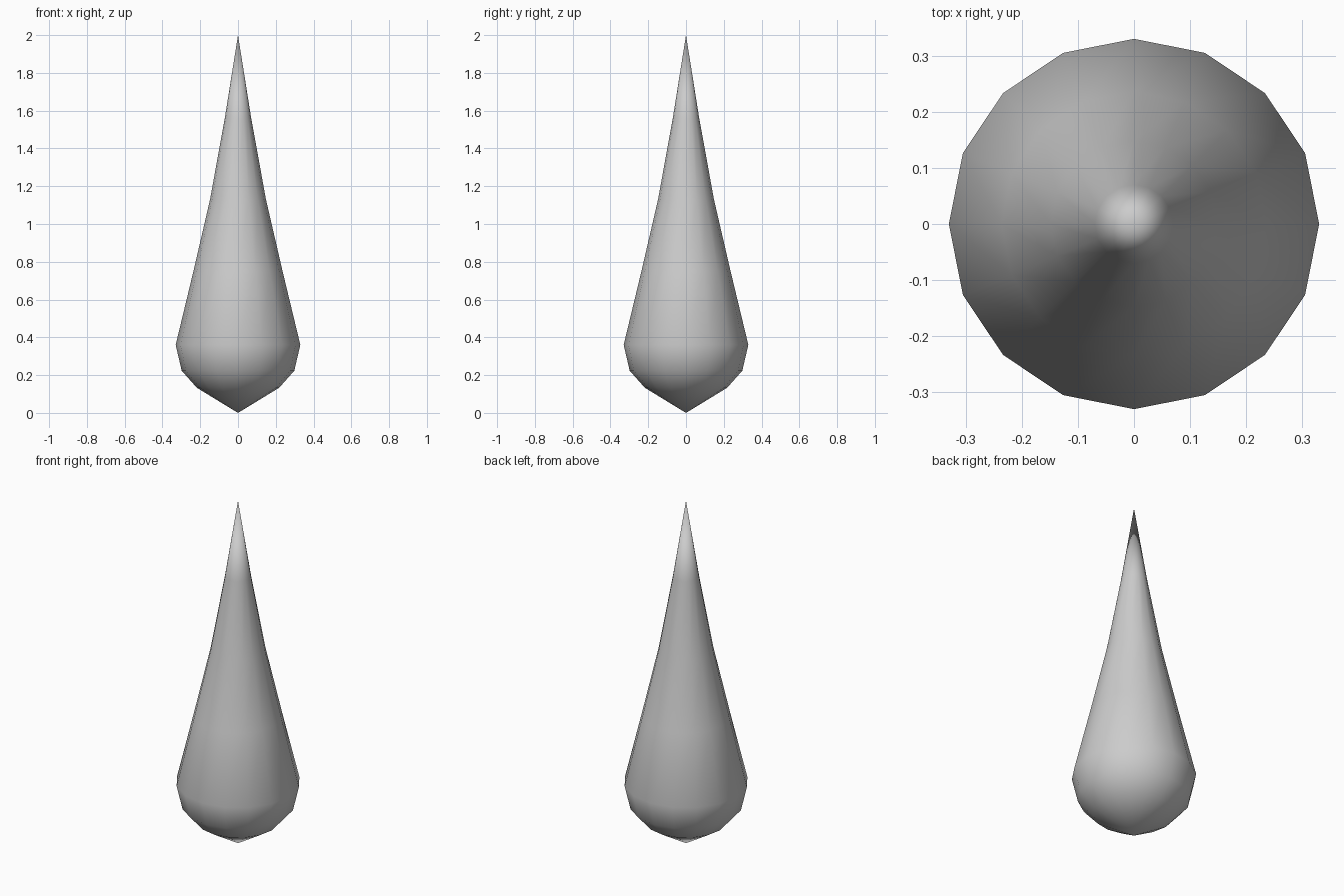
import bpy, bmesh
from math import sin, cos, pi

if "Cube" in bpy.data.objects:
    bpy.data.objects.remove(bpy.data.objects["Cube"])

SIDES = 16
# rings of the drop as (radius, height), between the two points
RINGS = [(0.218, 0.133), (0.298, 0.223), (0.33, 0.36),
         (0.236, 0.75), (0.148, 1.13), (0.07, 1.56)]

bm = bmesh.new()
bottom = bm.verts.new((0, 0, 0))
tip = bm.verts.new((0, 0, 2))
rings = [[bm.verts.new((r * cos(2 * pi * i / SIDES), r * sin(2 * pi * i / SIDES), z))
          for i in range(SIDES)] for r, z in RINGS]

# pointed ends and the side bands
for i in range(SIDES):
    j = (i + 1) % SIDES
    bm.faces.new((bottom, rings[0][j], rings[0][i]))
    bm.faces.new((rings[-1][i], rings[-1][j], tip))
    for a, b in zip(rings, rings[1:]):
        bm.faces.new((a[i], a[j], b[j], b[i]))
for f in bm.faces:
    f.smooth = True
bmesh.ops.recalc_face_normals(bm, faces=bm.faces)

mesh = bpy.data.meshes.new("teardrop")
bm.to_mesh(mesh)
bm.free()
bpy.context.collection.objects.link(bpy.data.objects.new("teardrop", mesh))
